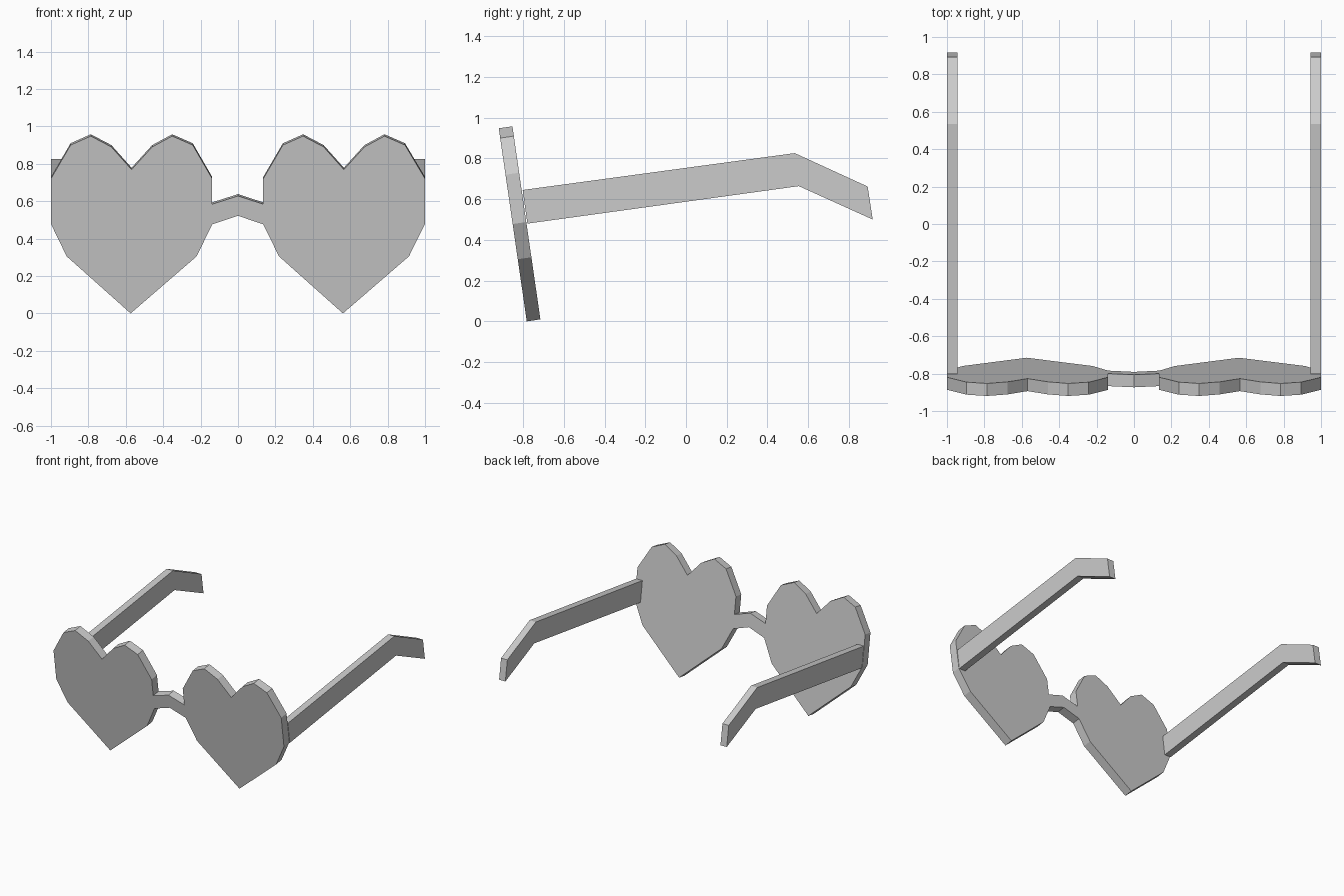
import bpy
import bmesh
from mathutils import Vector

cube = bpy.data.objects.get("Cube")
if cube:
    bpy.data.objects.remove(cube, do_unlink=True)

grey = bpy.data.materials.new("light_grey")
grey.use_nodes = True
grey.diffuse_color = (0.6, 0.6, 0.6, 1)
grey.node_tree.nodes["Principled BSDF"].inputs["Base Color"].default_value = (0.6, 0.6, 0.6, 1)


def extrude_outline(name, points, depth):
    """Solid made by sweeping a closed outline along the depth vector."""
    bm = bmesh.new()
    face = bm.faces.new([bm.verts.new(p) for p in points])
    swept = bmesh.ops.extrude_face_region(bm, geom=[face], use_keep_orig=True)
    moved = [v for v in swept["geom"] if isinstance(v, bmesh.types.BMVert)]
    bmesh.ops.translate(bm, verts=moved, vec=depth)
    bmesh.ops.recalc_face_normals(bm, faces=bm.faces[:])
    mesh = bpy.data.meshes.new(name)
    bm.to_mesh(mesh)
    bm.free()
    mesh.materials.append(grey)
    obj = bpy.data.objects.new(name, mesh)
    bpy.context.collection.objects.link(obj)
    return obj


def on_frame(x, z):
    """Point on the leaning front plane."""
    return Vector((x, -0.782 - 0.145 * z, z))


# Heart outline, split where the bridge joins its inner side
lower = [(0.135, 0.476), (0.219, 0.305), (0.561, 0.0), (0.914, 0.305), (1.0, 0.478)]
upper = [(1.0, 0.72), (0.893, 0.90), (0.783, 0.948), (0.676, 0.89), (0.566, 0.769),
         (0.458, 0.89), (0.348, 0.948), (0.24, 0.90), (0.135, 0.72), (0.135, 0.584)]
heart = lower + upper
shift = 1.135

# The second heart repeats the first, starting from its bridge side
other = [(x - shift, z) for x, z in heart]
inner_low = (-0.138, 0.476)
inner_high = (-0.138, 0.72)
joint = (-0.138, 0.584)
other = [joint, inner_high] + other[6:13] + [(-1.0, 0.72), (-1.0, 0.478)] + other[1:4] + [inner_low]

# Front frame: two hearts and an arched bridge in one outline
outline = heart + [(0, 0.628)] + other + [(0, 0.522)]
extrude_outline("heart_frame", [on_frame(x, z) for x, z in outline], Vector((0, 0.067, 0.0097)))

# Temple arms with a bent ear end
arm = [(-0.802, 0.645), (0.534, 0.826), (0.892, 0.662),
       (0.917, 0.50), (0.554, 0.664), (-0.779, 0.48)]
for name, side in (("left_arm", 1), ("right_arm", -1)):
    extrude_outline(name, [Vector((side, y, z)) for y, z in arm], Vector((-0.055 * side, 0, 0)))
